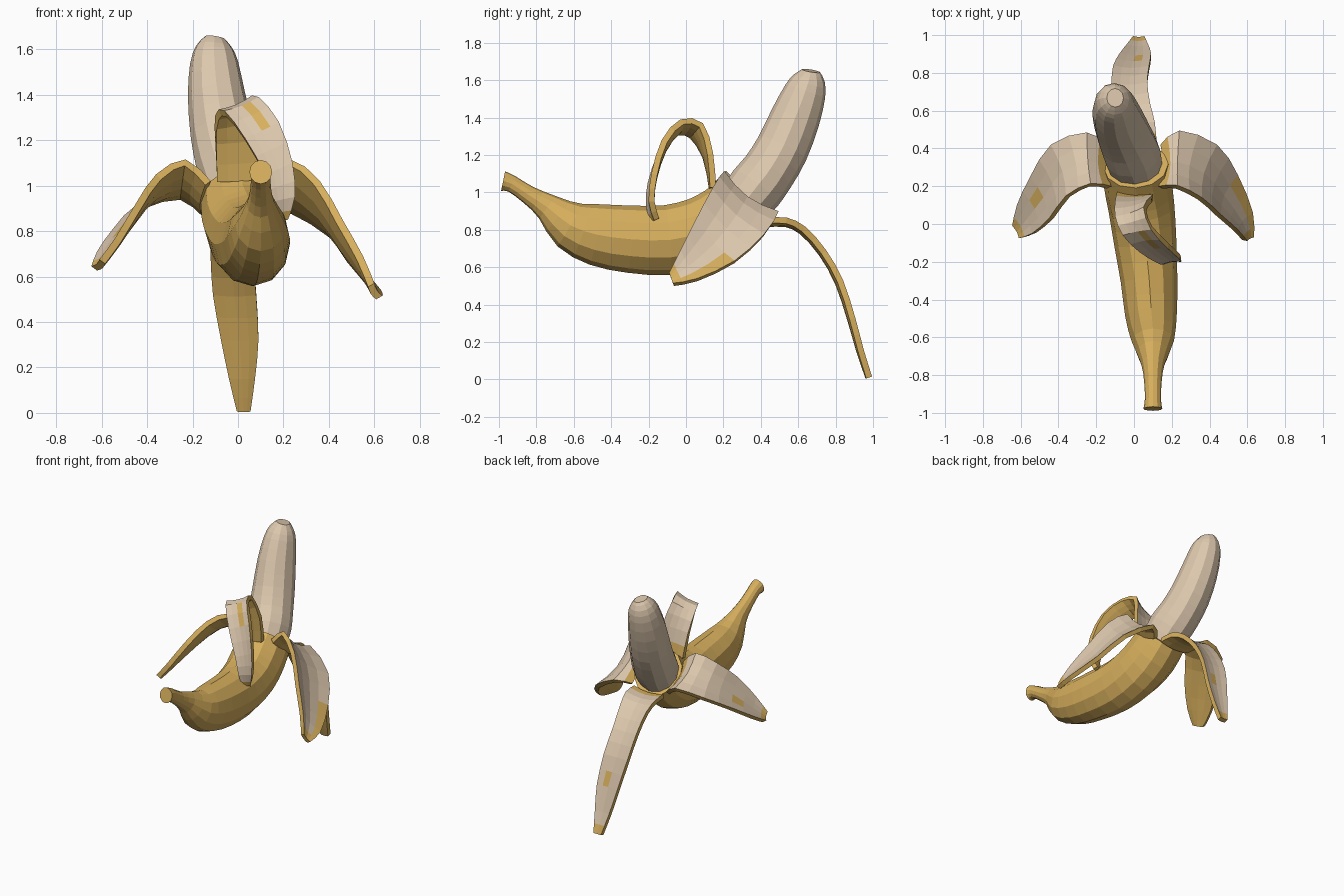
import bpy, bmesh, math
from mathutils import Vector

if "Cube" in bpy.data.objects:
    bpy.data.objects.remove(bpy.data.objects["Cube"])


def material(name, rgb):
    m = bpy.data.materials.new(name)
    m.diffuse_color = (*rgb, 1)
    m.use_nodes = True
    m.node_tree.nodes["Principled BSDF"].inputs["Base Color"].default_value = m.diffuse_color
    return m


YELLOW = material("peel yellow", (0.68, 0.43, 0.11))
CREAM = material("flesh cream", (0.72, 0.575, 0.42))


def spline(keys, steps):
    """Catmull-Rom samples through tuples of any length."""
    out = []
    for i in range(len(keys) - 1):
        p0, p1, p2 = keys[max(i - 1, 0)], keys[i], keys[i + 1]
        p3 = keys[min(i + 2, len(keys) - 1)]
        for s in range(steps):
            t = s / steps
            out.append([0.5 * (2 * b + (c - a) * t + (2 * a - 5 * b + 4 * c - d) * t * t
                               + (3 * b - a - 3 * c + d) * t ** 3)
                        for a, b, c, d in zip(p0, p1, p2, p3)])
    out.append(list(keys[-1]))
    return out


def loft(name, rings, rule, mats):
    """Skin closed rings; rule(row fraction, column) gives the material index."""
    bm = bmesh.new()
    rows = [[bm.verts.new(p) for p in ring] for ring in rings]
    n = len(rows[0])
    for i in range(len(rows) - 1):
        for j in range(n):
            k = (j + 1) % n
            f = bm.faces.new((rows[i][j], rows[i][k], rows[i + 1][k], rows[i + 1][j]))
            f.material_index = rule((i + 0.5) / (len(rows) - 1), j)
    bm.faces.new(rows[0])
    bm.faces.new(rows[-1])
    bmesh.ops.recalc_face_normals(bm, faces=bm.faces)
    me = bpy.data.meshes.new(name)
    bm.to_mesh(me)
    bm.free()
    for m in mats:
        me.materials.append(m)
    ob = bpy.data.objects.new(name, me)
    bpy.context.collection.objects.link(ob)
    return ob


def tube(name, keys, mat, steps=2, sides=12):
    """Round body along keys of (x, y, z, half width, half height)."""
    pts = spline(keys, steps)
    rings = []
    for i, p in enumerate(pts):
        a, b = pts[max(i - 1, 0)], pts[min(i + 1, len(pts) - 1)]
        tan = (Vector(b[:3]) - Vector(a[:3])).normalized()
        side = (Vector((1, 0, 0)) - tan * tan.x).normalized()
        up = side.cross(tan)
        rings.append([Vector(p[:3]) + side * p[3] * math.cos(u) + up * p[4] * math.sin(u)
                      for u in (2 * math.pi * j / sides for j in range(sides))])
    return loft(name, rings, lambda t, j: 0, [mat])


def peel(name, edge_a, edge_b, tip=0.9, bulge=0.1, thick=0.032, streak=None, cols=5):
    """Thick strip between two edges, cream on the inner face."""
    ea = [Vector(p) for p in spline(edge_a, 2)]
    eb = [Vector(p) for p in spline(edge_b, 2)]
    mid = [(a + b) / 2 for a, b in zip(ea, eb)]
    rings = []
    for i, (a, b) in enumerate(zip(ea, eb)):
        tan = mid[min(i + 1, len(mid) - 1)] - mid[max(i - 1, 0)]
        inner = tan.cross(b - a).normalized()
        front = []
        for c in range(cols):
            s = c / (cols - 1)
            front.append(a.lerp(b, s) - inner * bulge * (b - a).length * math.sin(math.pi * s))
        back = [p - inner * thick for p in reversed(front)]
        rings.append(front + back)

    def rule(t, j):
        if j >= cols - 1 or t > tip or t < 0.06:
            return 0
        if streak and j == streak[0] and streak[1] < t < streak[2]:
            return 0
        return 1
    return loft(name, rings, rule, [YELLOW, CREAM])


# Unpeeled lower half with the stem
tube("skin_and_stem", [
    (.10, -.978, 1.06, .050, .054), (.10, -.93, 1.045, .043, .045),
    (.10, -.84, .985, .046, .050), (.10, -.74, .92, .062, .075),
    (.10, -.62, .825, .112, .132), (.09, -.48, .775, .137, .165),
    (.08, -.30, .750, .150, .180), (.06, -.10, .745, .165, .187),
    (.04, .08, .785, .175, .190), (.02, .21, .860, .180, .185),
    (.01, .31, .950, .172, .172)], YELLOW)

# Bare fruit
tube("flesh", [
    (.01, .30, .93, .14, .14), (-.01, .37, 1.02, .152, .152),
    (-.04, .44, 1.11, .148, .146), (-.07, .515, 1.235, .140, .142),
    (-.095, .585, 1.40, .126, .133), (-.105, .638, 1.54, .106, .112),
    (-.105, .660, 1.61, .080, .085), (-.10, .668, 1.65, .045, .050)], CREAM)

# Peel falling to the right
peel("right_peel",
     [(.13, .20, 1.03), (.23, .205, 1.115), (.36, .14, 1.02), (.46, .05, .85),
      (.55, -.03, .69), (.60, -.09, .57)],
     [(.14, .42, .87), (.24, .495, .90), (.44, .42, .78), (.55, .26, .635),
      (.63, .06, .54), (.635, -.07, .515)], streak=(3, .55, 1))

# Peel falling to the left
peel("left_peel",
     [(-.13, .42, .88), (-.25, .485, .965), (-.44, .42, .92), (-.55, .25, .81),
      (-.62, .10, .71), (-.645, -.01, .645)],
     [(-.12, .20, 1.02), (-.23, .215, 1.115), (-.36, .15, 1.05), (-.45, .03, .92),
      (-.54, -.05, .77), (-.61, -.075, .675)], streak=(1, .6, .72))

# Long peel hanging at the back
back_path = [(.43, .865), (.54, .865), (.64, .815), (.75, .69),
             (.84, .53), (.905, .33), (.95, .16), (.995, .015)]
back_left = [-.12, -.13, -.125, -.12, -.11, -.075, -.04, -.005]
back_right = [.12, .11, .085, .07, .08, .09, .075, .055]
peel("back_peel",
     [(x, y, z) for x, (y, z) in zip(back_right, back_path)],
     [(x, y, z) for x, (y, z) in zip(back_left, back_path)],
     bulge=.08, streak=(1, .62, .72))

# Peel arching forward over the skin
peel("front_peel",
     [(-.09, .17, 1.02), (-.10, .12, 1.19), (-.10, .04, 1.31), (-.06, -.06, 1.33),
      (.03, -.15, 1.21), (.12, -.205, 1.05), (.155, -.215, .93), (.17, -.19, .84)],
     [(.10, .16, 1.03), (.09, .145, 1.21), (.05, .09, 1.37), (.09, -.03, 1.39),
      (.18, -.13, 1.28), (.24, -.185, 1.10), (.25, -.20, .95), (.22, -.17, .85)],
     tip=.93, bulge=.06, streak=(2, .46, .6))
